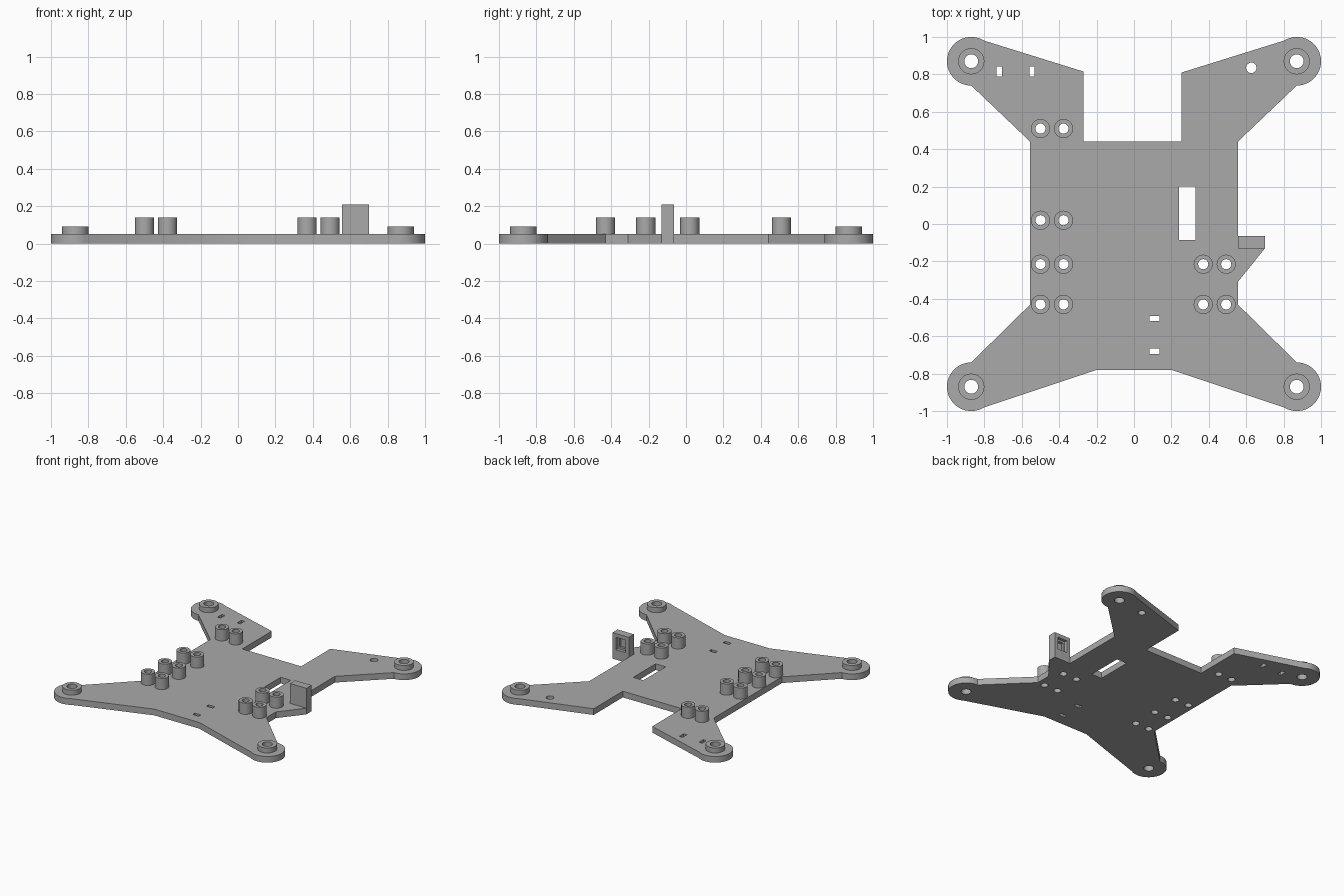
import bpy, bmesh, math
from mathutils import Vector

cube = bpy.data.objects.get("Cube")
if cube:
    bpy.data.objects.remove(cube, do_unlink=True)

grey = bpy.data.materials.new("plain_grey")
grey.use_nodes = True
colour = (0.4, 0.4, 0.4, 1)
grey.diffuse_color = colour
grey.node_tree.nodes["Principled BSDF"].inputs["Base Color"].default_value = colour

PLATE = 0.05   # plate thickness
CORNER = 0.87  # corner mount offset


def circle(x, y, r, n=32):
    return [(x + r * math.cos(math.tau * i / n), y + r * math.sin(math.tau * i / n))
            for i in range(n)]


def rect(x, y, w, h):
    return [(x - w / 2, y - h / 2), (x + w / 2, y - h / 2),
            (x + w / 2, y + h / 2), (x - w / 2, y + h / 2)]


def finish(name, bm):
    bmesh.ops.recalc_face_normals(bm, faces=bm.faces)
    mesh = bpy.data.meshes.new(name)
    bm.to_mesh(mesh)
    bm.free()
    mesh.materials.append(grey)
    ob = bpy.data.objects.new(name, mesh)
    bpy.context.collection.objects.link(ob)
    bpy.ops.object.select_all(action="DESELECT")
    ob.select_set(True)
    bpy.context.view_layer.objects.active = ob
    bpy.ops.object.shade_smooth_by_angle(angle=math.radians(30))
    return ob


def slab(name, loops, z0, z1):
    """Extrude an outline (first loop) with holes (other loops)."""
    bm = bmesh.new()
    for loop in loops:
        verts = [bm.verts.new((x, y, z0)) for x, y in loop]
        for a, b in zip(verts, verts[1:] + verts[:1]):
            bm.edges.new((a, b))
    bmesh.ops.triangle_fill(bm, edges=bm.edges[:], use_beauty=True,
                            normal=Vector((0, 0, 1)))
    top = bmesh.ops.extrude_face_region(bm, geom=bm.faces[:], use_keep_orig=True)
    moved = [g for g in top["geom"] if isinstance(g, bmesh.types.BMVert)]
    bmesh.ops.translate(bm, verts=moved, vec=(0, 0, z1 - z0))
    return finish(name, bm)


def lobe(sx, sy, r=0.13, n=28):
    """Rounded arm end, ordered clockwise round the plate."""
    angles = [math.radians(122 - 212 * i / n) for i in range(n + 1)]
    pts = [(sx * (CORNER + r * math.cos(a)), sy * (CORNER + r * math.sin(a)))
           for a in angles]
    return pts if sx * sy > 0 else pts[::-1]


# Positions of the corner mounts and standoffs
corners = [(sx * CORNER, sy * CORNER) for sx in (-1, 1) for sy in (-1, 1)]
standoffs = [(x, y) for x in (-0.5, -0.377) for y in (0.51, 0.02, -0.215, -0.43)]
standoffs += [(x, y) for x in (0.37, 0.493) for y in (-0.215, -0.43)]

# Base plate with arms, notch, bracket ledge and through holes
outline = lobe(1, 1)
outline += [(0.555, 0.44), (0.555, -0.065), (0.7, -0.065), (0.7, -0.13),
            (0.555, -0.31), (0.555, -0.43)]
outline += lobe(1, -1) + [(0.2, -0.78), (-0.2, -0.78)]
outline += lobe(-1, -1) + [(-0.555, -0.43), (-0.555, 0.44)]
outline += lobe(-1, 1) + [(-0.27, 0.815), (-0.27, 0.44), (0.255, 0.44), (0.255, 0.81)]

holes = [circle(x, y, 0.037) for x, y in corners]
holes += [circle(x, y, 0.027) for x, y in standoffs]
holes += [circle(0.627, 0.835, 0.028), rect(0.285, 0.058, 0.09, 0.285)]
holes += [rect(x, 0.815, 0.028, 0.055) for x in (-0.72, -0.545)]
holes += [rect(0.11, y, 0.055, 0.028) for y in (-0.505, -0.68)]
slab("base_plate", [outline] + holes, 0, PLATE)

# Raised collars on the corner mounts
for x, y in corners:
    side = ("front" if y < 0 else "back") + ("_left" if x > 0 else "_right")
    slab(side + "_mount_collar", [circle(x, y, 0.07), circle(x, y, 0.037)], PLATE, 0.09)

# Tubular standoffs
for i, (x, y) in enumerate(standoffs):
    slab(f"standoff_{i + 1}", [circle(x, y, 0.051), circle(x, y, 0.027)], PLATE, 0.14)

# Upright bracket with a stepped recess in its back face
bm = bmesh.new()
bmesh.ops.create_cube(bm, size=1)
bmesh.ops.scale(bm, vec=(0.145, 0.065, 0.16), verts=bm.verts)
bmesh.ops.translate(bm, vec=(0.6275, -0.0975, 0.13), verts=bm.verts)
face = max(bm.faces, key=lambda f: f.calc_center_median().y)
for border, depth in ((0.03, 0.025), (0.015, 0.02)):
    bmesh.ops.inset_region(bm, faces=[face], thickness=border, use_even_offset=True)
    inner = bmesh.ops.extrude_discrete_faces(bm, faces=[face])["faces"]
    face = inner[0]
    bmesh.ops.translate(bm, vec=(0, -depth, 0), verts=face.verts)
finish("side_bracket", bm)
